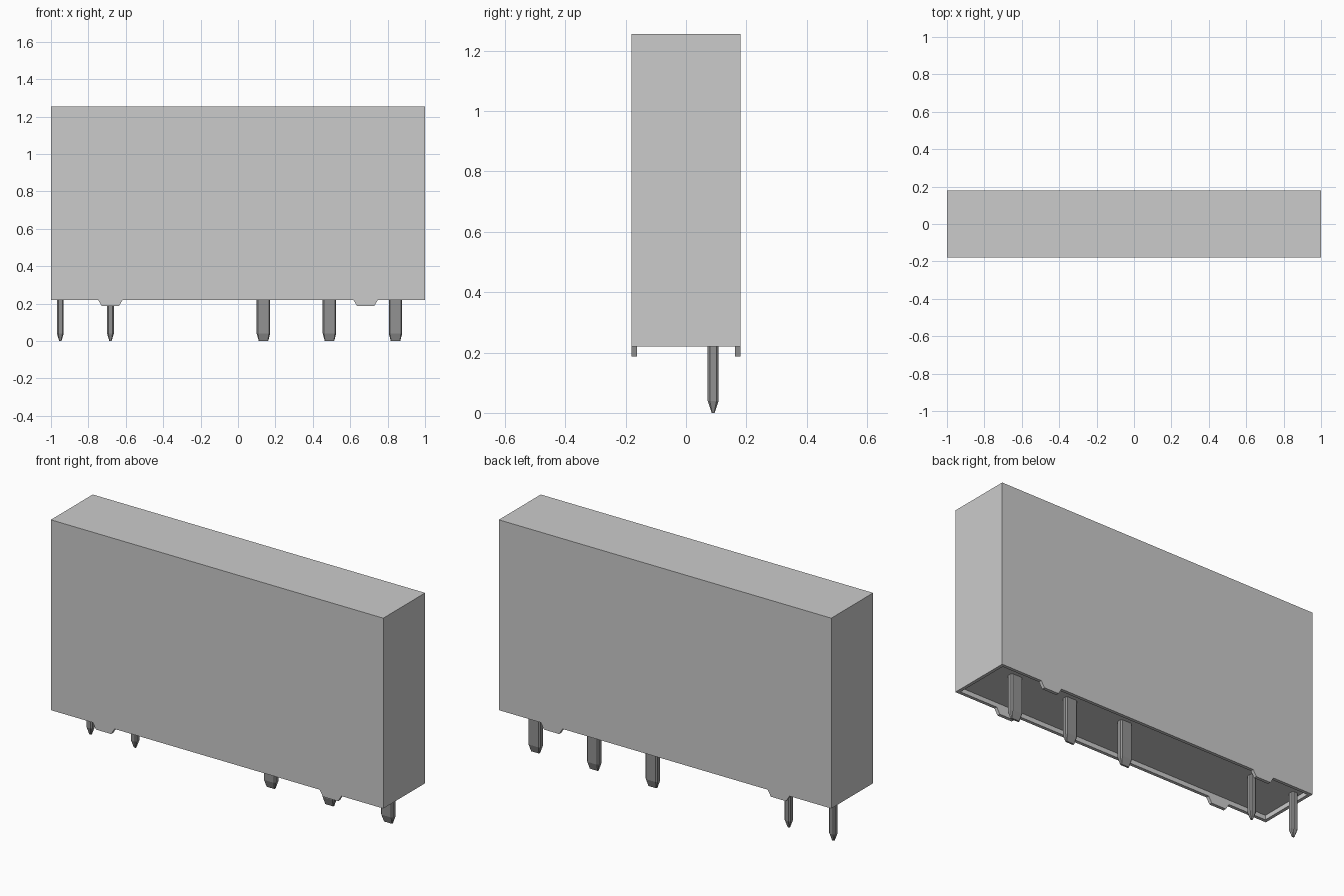
import bpy
import bmesh

cube = bpy.data.objects.get("Cube")
if cube:
    bpy.data.objects.remove(cube, do_unlink=True)


def material(name, value):
    m = bpy.data.materials.new(name)
    m.use_nodes = True
    col = (value, value, value, 1)
    m.diffuse_color = col
    m.node_tree.nodes["Principled BSDF"].inputs["Base Color"].default_value = col
    return m


LIGHT = material("light grey plastic", 0.6)
DARK = material("dark grey metal", 0.29)


def finish(name, bm, mat):
    bmesh.ops.recalc_face_normals(bm, faces=bm.faces[:])
    mesh = bpy.data.meshes.new(name)
    bm.to_mesh(mesh)
    bm.free()
    mesh.materials.append(mat)
    obj = bpy.data.objects.new(name, mesh)
    bpy.context.collection.objects.link(obj)
    return obj


def loft(name, rings, mat):
    """Closed solid through rings of equal point count."""
    bm = bmesh.new()
    loops = [[bm.verts.new(p) for p in ring] for ring in rings]
    n = len(loops[0])
    for a, b in zip(loops, loops[1:]):
        for i in range(n):
            j = (i + 1) % n
            bm.faces.new((a[i], a[j], b[j], b[i]))
    bm.faces.new(loops[0])
    bm.faces.new(loops[-1])
    return finish(name, bm, mat)


def rect(hx, hy, z):
    return [(-hx, -hy, z), (hx, -hy, z), (hx, hy, z), (-hx, hy, z)]


W, D = 1.0, 0.18             # half width and half depth of the case
BOTTOM, TOP = 0.22, 1.255
WALL, RECESS = 0.018, 0.025

# Case: outer shell, rim, then a shallow recess underneath
loft("case", [rect(W, D, TOP), rect(W, D, BOTTOM),
              rect(W - WALL, D - WALL, BOTTOM),
              rect(W - WALL, D - WALL, BOTTOM + RECESS)], LIGHT)

# Standoff tabs: tapered plates continuing the front and back walls
for side, sx in (("left", 1), ("right", -1)):
    for face, sy in (("front", -1), ("back", 1)):
        profile = [(0.617, BOTTOM), (0.637, 0.187), (0.728, 0.187), (0.748, BOTTOM)]
        rings = [[(sx * x, sy * y, z) for x, z in profile] for y in (D, D - WALL)]
        loft(f"{face}_{side}_tab", rings, LIGHT)


def pin(name, x, width, tip_width):
    """Chamfered pin narrowing to a blunt tip."""
    def ring(w, d, c, z):
        a, b = w / 2, d / 2
        pts = [(a, b - c), (a - c, b), (c - a, b), (-a, b - c),
               (-a, c - b), (c - a, -b), (a - c, -b), (a, c - b)]
        return [(x + px, 0.09 + py, z) for px, py in pts]
    loft(name, [ring(width, 0.036, 0.007, BOTTOM + RECESS + 0.005),
                ring(width, 0.036, 0.007, 0.04),
                ring(tip_width, 0.010, 0.002, 0.0)], DARK)


# Two narrow coil pins and three wide contact pins
for i, x in enumerate((-0.95, -0.682)):
    pin(f"coil_pin_{i + 1}", x, 0.036, 0.012)
for i, x in enumerate((0.136, 0.489, 0.842)):
    pin(f"contact_pin_{i + 1}", x, 0.072, 0.05)
